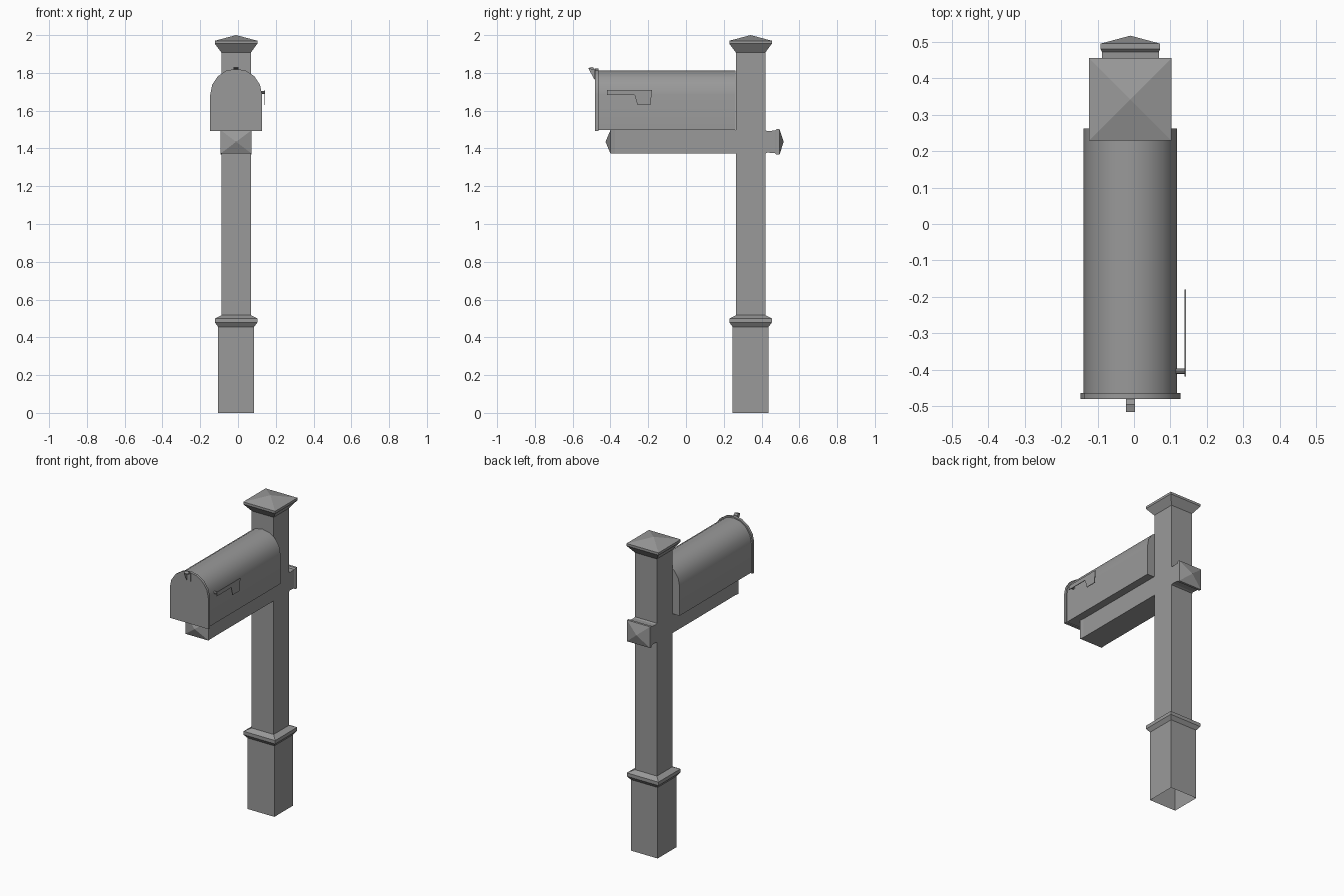
import bpy, bmesh, math
from mathutils import Vector

cube = bpy.data.objects.get("Cube")
if cube:
    bpy.data.objects.remove(cube, do_unlink=True)

CX, POST_Y, ARM_Z = -0.01, 0.337 + 0.005, 1.435

grey = bpy.data.materials.new("painted grey")
grey.use_nodes = True
grey.diffuse_color = (0.32, 0.32, 0.32, 1)
grey.node_tree.nodes["Principled BSDF"].inputs["Base Color"].default_value = (0.32, 0.32, 0.32, 1)


def finish(name, bm, smooth=False):
    bmesh.ops.remove_doubles(bm, verts=bm.verts, dist=1e-5)
    bmesh.ops.recalc_face_normals(bm, faces=bm.faces)
    mesh = bpy.data.meshes.new(name)
    bm.to_mesh(mesh)
    bm.free()
    mesh.materials.append(grey)
    obj = bpy.data.objects.new(name, mesh)
    bpy.context.collection.objects.link(obj)
    if smooth:
        bpy.ops.object.select_all(action='DESELECT')
        obj.select_set(True)
        bpy.context.view_layer.objects.active = obj
        bpy.ops.object.shade_smooth_by_angle(angle=math.radians(35))
    return obj


def square_loft(name, origin, u, v, axis, rings):
    """Skin rectangles (distance, half u, half v) along an axis; ends stay open."""
    origin, u, v, axis = map(Vector, (origin, u, v, axis))
    bm = bmesh.new()
    last = None
    for d, a, b in rings:
        ring = [bm.verts.new(origin + axis * d + u * a * i + v * b * j)
                for i, j in ((-1, -1), (1, -1), (1, 1), (-1, 1))]
        if last:
            for k in range(4):
                n = (k + 1) % 4
                bm.faces.new((last[k], last[n], ring[n], ring[k]))
        last = ring
    return finish(name, bm)


def extrude(name, points, direction, smooth=False):
    """Solid prism from a flat outline."""
    bm = bmesh.new()
    face = bm.faces.new([bm.verts.new(p) for p in points])
    new = bmesh.ops.extrude_face_region(bm, geom=[face], use_keep_orig=True)["geom"]
    bmesh.ops.translate(bm, vec=direction,
                        verts=[g for g in new if isinstance(g, bmesh.types.BMVert)])
    return finish(name, bm, smooth)


def arch(radius, bottom, y, spring=1.685, steps=8):
    """Mailbox outline: straight sides under a round top."""
    pts = [(CX - radius, y, bottom)]
    for i in range(steps + 1):
        t = math.pi * (1 - i / steps)
        pts.append((CX + radius * math.cos(t), y, spring + radius * math.sin(t)))
    return pts + [(CX + radius, y, bottom)]


# Post: hollow base sleeve, collar, shaft and pyramid cap
def post_part(name, profile):
    square_loft(name, (CX, POST_Y, 0), (1, 0, 0), (0, 1, 0), (0, 0, 1),
                [(z, r, r) for z, r in profile])


post_part("post_base", [(0, 0.095), (0.455, 0.095), (0.478, 0.112),
                        (0.5, 0.112), (0.517, 0.078)])
post_part("post_shaft", [(0.517, 0.078), (1.91, 0.078)])
post_part("post_cap", [(1.908, 0.078), (1.955, 0.113), (1.97, 0.113), (2.0, 0)])


# Crossarm with pyramid ends
def arm_part(name, rings):
    square_loft(name, (CX, 0, ARM_Z), (1, 0, 0), (0, 0, 1), (0, 1, 0), rings)


arm_part("crossarm", [(-0.426, 0, 0), (-0.4, 0.082, 0.062), (-0.375, 0.078, 0.062),
                      (0.3, 0.078, 0.062)])
arm_part("crossarm_finial", [(0.4, 0.078, 0.062), (0.418, 0.078, 0.062), (0.432, 0.078, 0.057),
                             (0.472, 0.078, 0.06), (0.48, 0.082, 0.068),
                             (0.495, 0.082, 0.068), (0.517, 0, 0)])

# Mailbox body and door
extrude("mailbox_body", arch(0.128, 1.497, -0.465), (0, 0.727, 0), smooth=True)
extrude("mailbox_door", arch(0.137, 1.492, -0.481), (0, 0.017, 0), smooth=True)

# Curled door pull
pull = [(-0.481, 1.765), (-0.481, 1.815), (-0.495, 1.826), (-0.516, 1.822),
        (-0.516, 1.826), (-0.495, 1.831), (-0.485, 1.822), (-0.485, 1.765)]
extrude("door_pull", [(CX - 0.0125, y, z) for y, z in pull], (0.025, 0, 0))

# Signal flag and its pivot on the left side
flag = [(-0.418, 1.709), (-0.18, 1.709), (-0.188, 1.63), (-0.257, 1.63),
        (-0.272, 1.683), (-0.418, 1.683)]
extrude("signal_flag", [(0.139, y, z) for y, z in flag], (0.004, 0, 0))
pivot = [(-0.404 + 0.008 * math.cos(i * math.pi / 4), 1.696 + 0.008 * math.sin(i * math.pi / 4))
         for i in range(8)]
extrude("flag_pivot", [(0.115, y, z) for y, z in pivot], (0.025, 0, 0), smooth=True)
